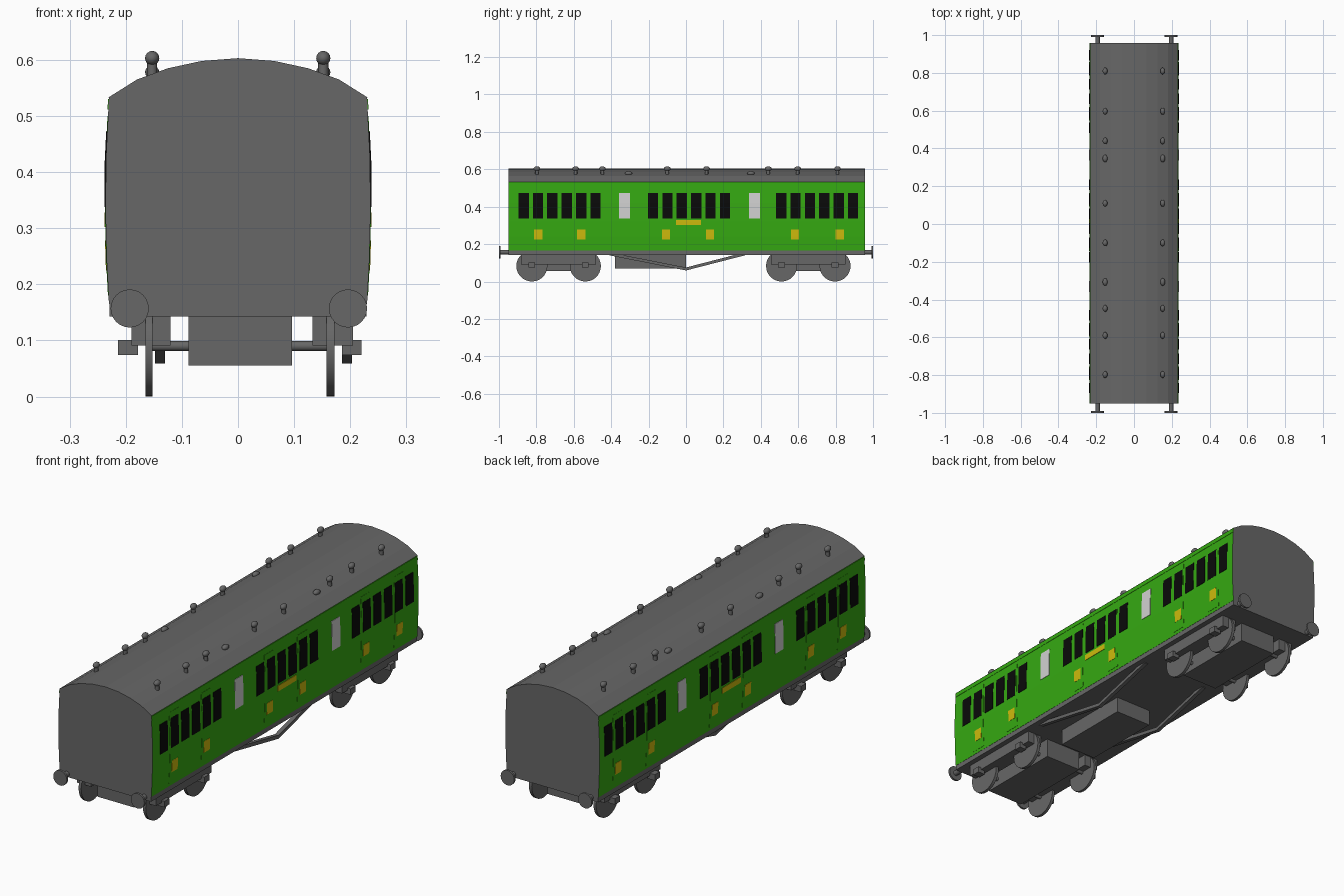
import bpy, bmesh, math
from mathutils import Matrix, Vector

if "Cube" in bpy.data.objects:
    bpy.data.objects.remove(bpy.data.objects["Cube"])


def material(name, rgb):
    m = bpy.data.materials.new(name)
    m.diffuse_color = (*rgb, 1)
    m.use_nodes = True
    m.node_tree.nodes["Principled BSDF"].inputs["Base Color"].default_value = m.diffuse_color
    return m


GREY = material("dark grey", (0.135, 0.135, 0.135))
GREEN = material("coach green", (0.036, 0.40, 0.006))
BLACK = material("window black", (0.003, 0.003, 0.003))
PALE = material("frosted glass", (0.64, 0.64, 0.64))
YELLOW = material("yellow", (0.62, 0.50, 0.004))


def finish(name, bm, *mats, smooth=False):
    bmesh.ops.recalc_face_normals(bm, faces=bm.faces)
    me = bpy.data.meshes.new(name)
    bm.to_mesh(me)
    bm.free()
    for m in mats:
        me.materials.append(m)
    ob = bpy.data.objects.new(name, me)
    bpy.context.collection.objects.link(ob)
    if smooth:
        bpy.context.view_layer.objects.active = ob
        ob.select_set(True)
        bpy.ops.object.shade_smooth_by_angle(angle=math.radians(40))
        ob.select_set(False)
    return ob


def prism(bm, pts, y0, y1):
    """Extrude an x-z outline along y."""
    a = [bm.verts.new((x, y0, z)) for x, z in pts]
    b = [bm.verts.new((x, y1, z)) for x, z in pts]
    bm.faces.new(a)
    bm.faces.new(b[::-1])
    for i in range(len(a)):
        j = (i + 1) % len(a)
        bm.faces.new((a[i], a[j], b[j], b[i]))


def box(bm, x0, x1, y0, y1, z0, z1):
    prism(bm, [(x0, z0), (x1, z0), (x1, z1), (x0, z1)], y0, y1)


def rod(bm, p, q, r, sides=24):
    p, q = Vector(p), Vector(q)
    d = q - p
    mat = Matrix.Translation((p + q) / 2) @ d.to_track_quat('Z', 'Y').to_matrix().to_4x4()
    bmesh.ops.create_cone(bm, cap_ends=True, segments=sides, radius1=r, radius2=r,
                          depth=d.length, matrix=mat)


def ball(bm, centre, sx, sy, sz):
    bmesh.ops.create_uvsphere(bm, u_segments=14, v_segments=8, radius=1,
                              matrix=Matrix.Translation(centre) @ Matrix.Diagonal((sx, sy, sz, 1)))


Y0, Y1 = -0.95, 0.957
SIDE = [(0.230, 0.165), (0.234, 0.24), (0.236, 0.32), (0.2355, 0.42), (0.230, 0.533)]


def side_x(z):
    for (xa, za), (xb, zb) in zip(SIDE, SIDE[1:]):
        if z <= zb:
            return xa + (xb - xa) * (z - za) / (zb - za)
    return SIDE[-1][0]


# Body shell: green sides, grey ends
bm = bmesh.new()
prism(bm, SIDE + [(-x, z) for x, z in SIDE[::-1]], Y0, Y1)
bm.normal_update()
for f in bm.faces:
    f.material_index = 1 if abs(f.normal.x) > 0.7 else 0
finish("coach_body", bm, GREY, GREEN)

# Faceted arched roof
ARC = [(0.231, 0.533), (0.18, 0.565), (0.125, 0.585), (0.065, 0.598)]
bm = bmesh.new()
prism(bm, ARC + [(0, 0.603)] + [(-x, z) for x, z in ARC[::-1]], Y0, Y1)
finish("roof", bm, GREY)


def side_panels(name, rects, out, mat):
    """Thin plates following the curved side, on both sides of the coach."""
    bm = bmesh.new()
    for yc, w, z0, z1 in rects:
        zs = [z0] + [z for _, z in SIDE if z0 < z < z1] + [z1]
        pts = [(side_x(z) + out, z) for z in zs] + [(side_x(z) - 0.002, z) for z in zs[::-1]]
        for s in (1, -1):
            prism(bm, [(s * x, z) for x, z in pts], yc - w / 2, yc + w / 2)
    finish(name, bm, mat)


# Side details
DOORS = (-0.79, -0.56, -0.108, 0.128, 0.583, 0.822)
WINDOWS = [c + i * 0.0768 for c in (-0.868, -0.176, 0.509) for i in range(6)]
side_panels("doors", [(y, 0.072, 0.18, 0.50) for y in DOORS], 0.001, GREEN)
side_panels("rain_strips", [(0.0035, Y1 - Y0, 0.512, 0.530)], 0.0015, GREEN)
side_panels("windows", [(y, 0.055, 0.338, 0.472) for y in WINDOWS], 0.002, BLACK)
side_panels("frosted_windows", [(y, 0.059, 0.338, 0.472) for y in (-0.33, 0.365)], 0.002, PALE)
side_panels("yellow_panels", [(y, 0.043, 0.225, 0.278) for y in DOORS]
            + [(0.013, 0.133, 0.302, 0.328)], 0.002, YELLOW)

# Roof ventilators: tall mushrooms and low domes
bm = bmesh.new()
for x in (-0.153, 0.152):
    for y in (-0.797, -0.59, -0.447, -0.10, 0.11, 0.44, 0.597, 0.81):
        ball(bm, (x, y, 0.603), 0.013, 0.018, 0.013)
        rod(bm, (x, y, 0.565), (x, y, 0.60), 0.009, 12)
    for y in (-0.307, 0.347):
        ball(bm, (x, y, 0.578), 0.013, 0.02, 0.012)
finish("roof_vents", bm, GREY, smooth=True)

# Underframe
bm = bmesh.new()
box(bm, -0.229, 0.229, Y0, Y1, 0.143, 0.167)
finish("underframe", bm, GREY)
bm = bmesh.new()
box(bm, -0.088, 0.096, -0.38, 0.0, 0.07, 0.145)
finish("battery_box", bm, GREY)

# Truss bars: a shallow V on each side
bm = bmesh.new()
for x in (-0.139, 0.194):
    path = [(-0.41, 0.148), (0.0, 0.067), (0.315, 0.148)]
    loops = []
    for y, z in path:
        loops.append([bm.verts.new((x + dx, y, z + dz)) for dx, dz in
                      ((-0.009, -0.008), (0.009, -0.008), (0.009, 0.008), (-0.009, 0.008))])
    for a, b in zip(loops, loops[1:]):
        for i in range(4):
            bm.faces.new((a[i], a[i - 1], b[i - 1], b[i]))
    bm.faces.new(loops[0])
    bm.faces.new(loops[-1])
finish("truss_bars", bm, GREY)

# Buffers
bm = bmesh.new()
for x in (-0.193, 0.196):
    for s, end in ((-1, Y0), (1, Y1)):
        rod(bm, (x, end - s * 0.01, 0.157), (x, s * 0.992, 0.157), 0.012)
        rod(bm, (x, s * 0.991, 0.157), (x, s, 0.157), 0.034)
finish("buffers", bm, GREY, smooth=True)

# Bogies with frames, axle boxes, wheels and axles
for name, yc in (("front", -0.681), ("back", 0.654)):
    bm = bmesh.new()
    box(bm, -0.088, 0.096, yc - 0.20, yc + 0.20, 0.055, 0.144)
    for x0, x1 in ((-0.19, -0.12), (0.133, 0.205)):
        box(bm, x0, x1, yc - 0.20, yc + 0.20, 0.091, 0.144)
    finish(name + "_bogie_frame", bm, GREY)

    boxes, wheels = bmesh.new(), bmesh.new()
    for y in (yc - 0.143, yc + 0.143):
        for x0, x1 in ((-0.214, -0.178), (0.185, 0.22)):
            box(boxes, x0, x1, y - 0.018, y + 0.018, 0.074, 0.101)
        for x0, x1 in ((-0.165, -0.152), (0.158, 0.172)):
            rod(wheels, (x0, y, 0.083), (x1, y, 0.083), 0.083, 28)
        rod(wheels, (-0.16, y, 0.09), (0.165, y, 0.09), 0.009, 12)
    finish(name + "_axle_boxes", boxes, GREY)
    finish(name + "_wheels", wheels, GREY, smooth=True)
